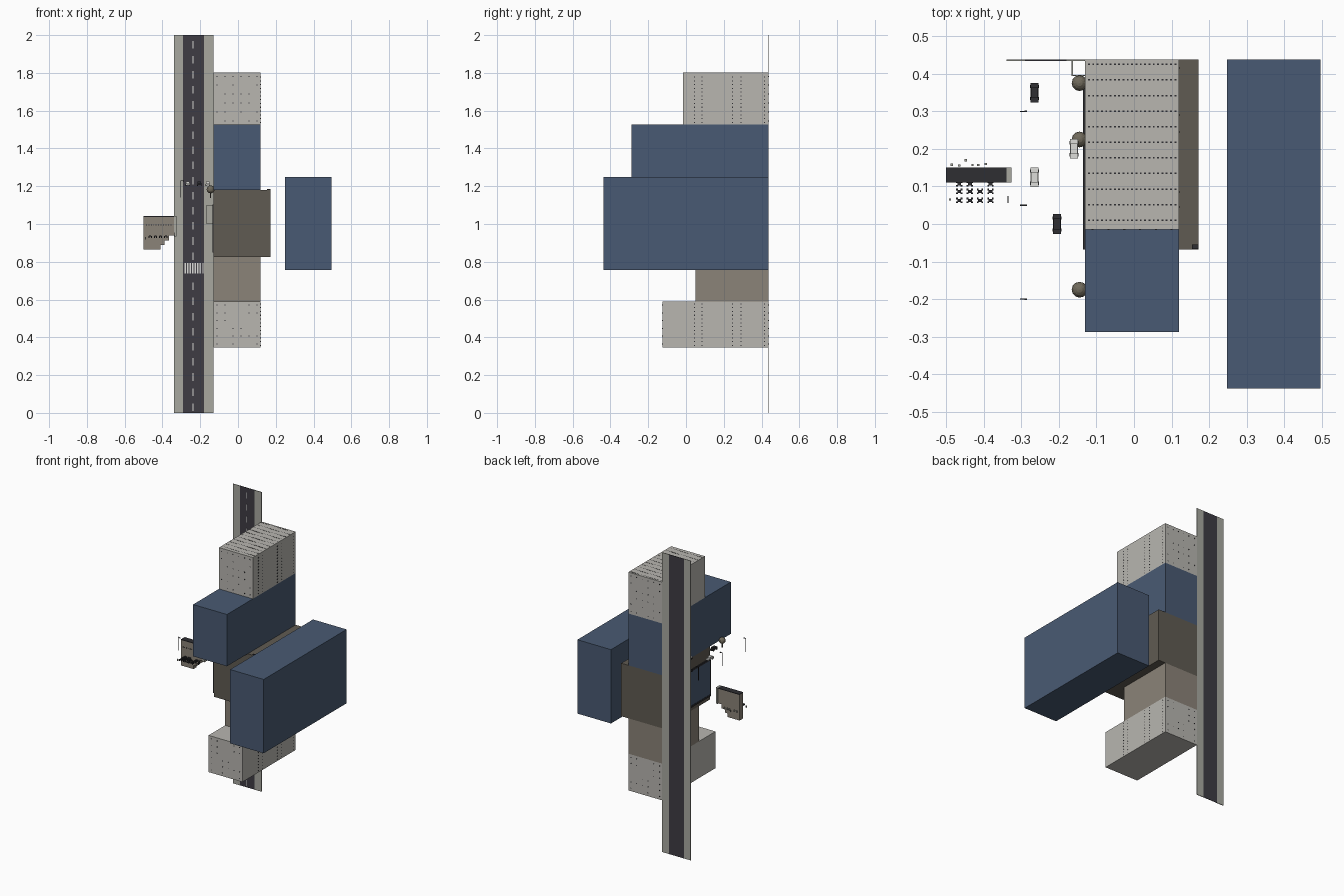
import bpy, bmesh, math, random
from mathutils import Matrix, Vector

if "Cube" in bpy.data.objects:
    bpy.data.objects.remove(bpy.data.objects["Cube"])
random.seed(4)


def mat(name, r, g, b):
    m = bpy.data.materials.new(name)
    lin = [((c / 255 + 0.055) / 1.055) ** 2.4 for c in (r, g, b)]
    m.diffuse_color = (*lin, 1)
    m.use_nodes = True
    m.node_tree.nodes["Principled BSDF"].inputs["Base Color"].default_value = m.diffuse_color
    return m


STONE = mat("pale_stone", 184, 182, 176)
BLUE = mat("slate_blue", 73, 90, 115)
TAN = mat("warm_tan", 139, 131, 120)
BROWN = mat("dark_brown", 96, 91, 82)
ROAD = mat("asphalt", 62, 60, 68)
WALK = mat("pavement", 168, 169, 160)
WHITE = mat("off_white", 222, 222, 218)
DARK = mat("charcoal", 46, 46, 50)
LEAF = mat("foliage", 112, 106, 92)


def boxes(name, m, items):
    """One object from boxes given as (x0, x1, y0, y1, z0, z1)."""
    bm = bmesh.new()
    for x0, x1, y0, y1, z0, z1 in items:
        t = Matrix.Translation(((x0 + x1) / 2, (y0 + y1) / 2, (z0 + z1) / 2))
        bmesh.ops.create_cube(bm, size=1, matrix=t @ Matrix.Diagonal((x1 - x0, y1 - y0, z1 - z0, 1)))
    me = bpy.data.meshes.new(name)
    bm.to_mesh(me)
    bm.free()
    me.materials.append(m)
    ob = bpy.data.objects.new(name, me)
    bpy.context.collection.objects.link(ob)
    return ob


def cube(cx, cy, cz, sx, sy, sz):
    return (cx - sx / 2, cx + sx / 2, cy - sy / 2, cy + sy / 2, cz - sz / 2, cz + sz / 2)


GY = 0.4375  # plane of the street

# Street: asphalt, two pavements, lane dashes and a crossing
boxes("road", ROAD, [(-0.29, -0.18, GY - 0.003, GY, 0, 2)])
boxes("pavements", WALK, [(-0.34, -0.29, GY - 0.004, GY, 0, 2), (-0.18, -0.13, GY - 0.004, GY, 0, 2)])
boxes("lane_dashes", WHITE, [cube(-0.238, GY - 0.0035, 0.03 + i * 0.08, 0.004, 0.001, 0.04)
                             for i in range(25) if i != 9])
boxes("crossing", WHITE, [cube(-0.28 + i * 0.0135, GY - 0.0035, 0.765, 0.007, 0.001, 0.055) for i in range(8)])

# Row of buildings, and the separate large block
X0, X1 = -0.13, 0.12
boxes("lower_stone_building", STONE, [(X0, X1, -0.125, GY, 0.345, 0.59)])
boxes("tan_building", TAN, [(X0, X1, 0.05, GY, 0.59, 0.826)])
boxes("corner_building", BROWN, [(X0, 0.172, -0.068, GY, 0.826, 1.18)])
boxes("blue_building", BLUE, [(X0, X1, -0.288, GY, 1.18, 1.526)])
boxes("upper_stone_building", STONE, [(X0, X1, -0.015, GY, 1.526, 1.802)])
boxes("large_blue_block", BLUE, [(0.248, 0.496, -0.4375, GY, 0.757, 1.25)])
boxes("roof_vent", DARK, [(0.154, 0.172, -0.067, -0.055, 1.178, 1.185)])


# Tiny windows scattered in rows on the pale buildings
def windows(name, y0, z0, z1):
    s, t = 0.0055, 0.002
    out = []
    for y in (0.045, 0.085, 0.245, 0.29, 0.415):          # bands on the right side
        if y > y0:
            for i in range(int((z1 - z0) / 0.02)):
                out.append(cube(X1, y, z0 + 0.012 + i * 0.02, t, s, s))
    for i in range(6):                                     # front and back
        for j in range(6):
            if random.random() < 0.6:
                x, z = X0 + 0.02 + i * 0.042, z0 + 0.02 + j * (z1 - z0 - 0.04) / 5
                out.append(cube(x, y0, z, s, t, s))
                out.append(cube(x, GY, z, s, t, s))
    return boxes(name, DARK, out)


windows("lower_windows", -0.125, 0.345, 0.59)
windows("upper_windows", -0.015, 1.526, 1.802)
boxes("upper_window_rows", DARK, [cube(X0 + 0.01 + j * 0.0115, 0.01 + i * 0.0415, 1.802, 0.005, 0.004, 0.002)
                                  for i in range(11) for j in range(21)])

# Shop front on the corner building with a canopy beside the pavement
boxes("shop_glass", BLUE, [(-0.134, -0.129, -0.06, 0.38, 0.86, 1.09)])
boxes("shop_frame", DARK, [(-0.136, -0.129, -0.068, 0.39, z, z + 0.012) for z in (0.85, 1.09)]
      + [(-0.136, -0.129, y, y + 0.008, 0.85, 1.1) for y in (-0.068, 0.38)])
boxes("canopy", WALK, [(-0.166, X0, 0.394, 0.397, 1.0, 1.1), (-0.166, -0.163, 0.394, GY, 1.0, 1.1)])

# Street lamps
for i, y in enumerate((0.3, 0.05, -0.2)):
    boxes(f"street_lamp_{i}", DARK, [cube(-0.302, y, 1.185, 0.003, 0.003, 0.09),
                                     cube(-0.294, y, 1.229, 0.017, 0.003, 0.003),
                                     cube(-0.288, y, 1.226, 0.006, 0.004, 0.003)])

# Trees: round crown on a short trunk
for i, y in enumerate((0.375, 0.225, -0.175)):
    bpy.ops.mesh.primitive_uv_sphere_add(segments=12, ring_count=8, radius=0.021, location=(-0.145, y, 1.183))
    crown = bpy.context.object
    crown.name = f"tree_crown_{i}"
    crown.data.materials.append(LEAF)
    boxes(f"tree_trunk_{i}", BROWN, [cube(-0.145, y, 1.152, 0.006, 0.006, 0.03)])

# Cars
cars = [(-0.265, 0.35, DARK), (-0.265, 0.125, WHITE), (-0.205, 0.0, DARK), (-0.16, 0.2, WHITE)]
for i, (x, y, m) in enumerate(cars):
    boxes(f"car_body_{i}", m, [cube(x, y, 1.211, 0.021, 0.052, 0.010), cube(x, y, 1.22, 0.018, 0.028, 0.009)])
    boxes(f"car_wheels_{i}", DARK, [cube(x + sx * 0.01, y + sy * 0.016, 1.206, 0.004, 0.009, 0.009)
                                    for sx in (-1, 1) for sy in (-1, 1)])

# Cafe: wall with dark roof, stepped base and pale end panel
boxes("cafe_wall", TAN, [(-0.5, -0.34, 0.112, 0.15, 0.94, 1.038)])
boxes("cafe_roof", DARK, [(-0.5, -0.34, 0.111, 0.151, 1.038, 1.042)])
boxes("cafe_base", TAN, [(-0.5, -0.41, 0.115, 0.148, 0.866, 0.94), (-0.41, -0.39, 0.115, 0.148, 0.89, 0.94),
                         (-0.39, -0.365, 0.115, 0.148, 0.912, 0.94)])
boxes("cafe_end_panel", WALK, [(-0.34, -0.326, 0.111, 0.151, 0.935, 1.042)])
boxes("cafe_window_row", DARK, [cube(-0.485 + i * 0.013, 0.1115, 0.995, 0.005, 0.002, 0.005) for i in range(11)])

# Cafe tables with crossed seats, and small stools behind
spots = [(x, y) for x in (-0.465, -0.437, -0.41, -0.382) for y in (0.063, 0.087, 0.107)
         if not (y > 0.1 and x > -0.42 and x < -0.4)]
seats = []
for x, y in spots:
    seats += [cube(x + a * 0.006, y + b * 0.005, 0.932, 0.005, 0.005, 0.01) for a in (-1, 1) for b in (-1, 1)]
    seats.append(cube(x, y, 0.936, 0.01, 0.008, 0.006))
boxes("cafe_tables", DARK, seats)
boxes("cafe_stools", WALK, [cube(x, y, 0.925, 0.006, 0.006, 0.012) for x, y in
                            ((-0.485, 0.158), (-0.465, 0.156), (-0.448, 0.17), (-0.43, 0.157), (-0.415, 0.157),
                             (-0.395, 0.16), (-0.49, 0.065))])
boxes("cafe_sign", DARK, [cube(-0.335, 0.065, 0.945, 0.003, 0.018, 0.02)])
